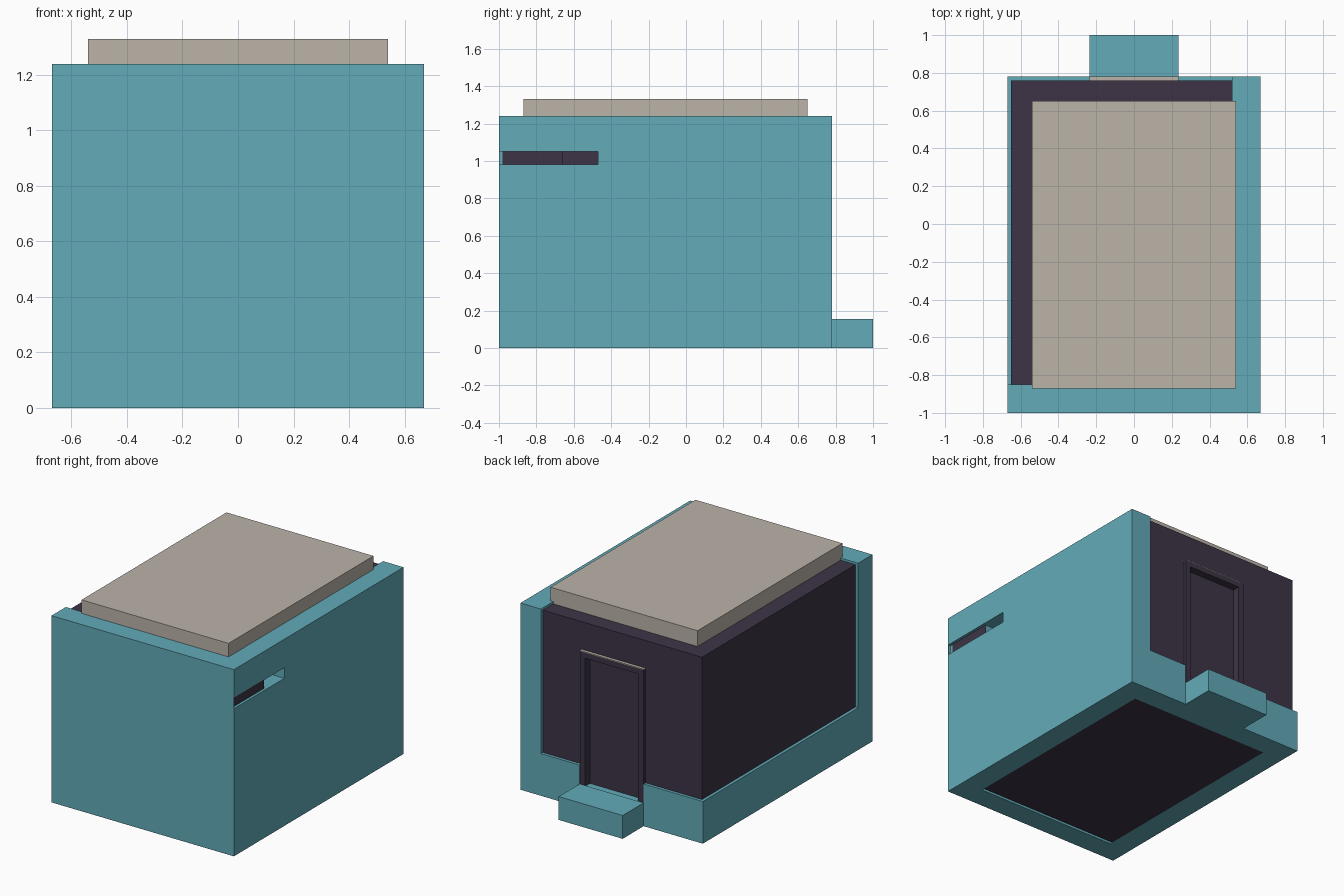
import bpy
from mathutils import Matrix

if "Cube" in bpy.data.objects:
    bpy.data.objects.remove(bpy.data.objects["Cube"])


def material(name, rgb):
    m = bpy.data.materials.new(name)
    m.diffuse_color = (*rgb, 1)
    m.use_nodes = True
    m.node_tree.nodes["Principled BSDF"].inputs["Base Color"].default_value = m.diffuse_color
    return m


TEAL = material("teal", (0.122, 0.407, 0.485))
DARK = material("dark_plum", (0.047, 0.034, 0.061))
BEIGE = material("warm_beige", (0.497, 0.451, 0.397))


def box(name, x, y, z, mat):
    """Axis-aligned box from (min, max) ranges."""
    bpy.ops.mesh.primitive_cube_add(size=1)
    o = bpy.context.object
    o.name = name
    size = [r[1] - r[0] for r in (x, y, z)]
    mid = [(r[0] + r[1]) / 2 for r in (x, y, z)]
    o.data.transform(Matrix.Translation(mid) @ Matrix.Diagonal((*size, 1)))
    o.data.materials.append(mat)
    return o


def cut(target, name, x, y, z):
    """Subtract a hidden box from the target."""
    c = box(name, x, y, z, TEAL)
    c.hide_render = True
    c.hide_viewport = True
    m = target.modifiers.new(name, 'BOOLEAN')
    m.operation = 'DIFFERENCE'
    m.solver = 'EXACT'
    m.object = c


# Outer shell: front and right walls rise from a low base ring
shell = box("outer_shell", (-.67, .67), (-1, .78), (0, 1.24), TEAL)
cut(shell, "room_cutter", (-1, .52), (-.85, 1.2), (.28, 2))
cut(shell, "floor_cutter", (-.52, .52), (-.85, .63), (-.5, .6))
cut(shell, "doorway_cutter", (-.235, .235), (.70, 1.2), (.15, .6))

# Slit window in the right wall: shallow near the front, then deep
cut(shell, "slit_cutter", (.65, .9), (-.997, -.47), (.98, 1.05))
cut(shell, "slit_pocket_cutter", (.45, .8), (-.66, -.47), (.98, 1.05))
box("slit_panel", (.645, .652), (-.98, -.66), (.98, 1.05), DARK)

# Dark inner room and the floor plug seen from below
core = box("inner_room", (-.65, .52), (-.85, .76), (.28, 1.225), DARK)
cut(core, "door_recess_cutter", (-.195, .195), (.73, 1), (.1, 1.0))
box("floor_plug", (-.52, .52), (-.83, .63), (0, .28), DARK)

# Back door with frame and doorstep
box("door_lower_panel", (-.235, .235), (.70, .73), (.15, .28), DARK)
for side, s in (("left", -1), ("right", 1)):
    box("door_jamb_" + side, sorted((s * .195, s * .234)), (.73, .78), (.15, 1.037), DARK)
box("door_lintel", (-.195, .195), (.73, .78), (1.0, 1.037), DARK)
box("door_frame_cap", (-.235, .235), (.755, .78), (1.037, 1.042), BEIGE)
box("doorstep", (-.235, .235), (.78, 1), (0, .155), TEAL)

# Roof slab
box("roof_slab", (-.54, .54), (-.87, .65), (1.225, 1.33), BEIGE)
